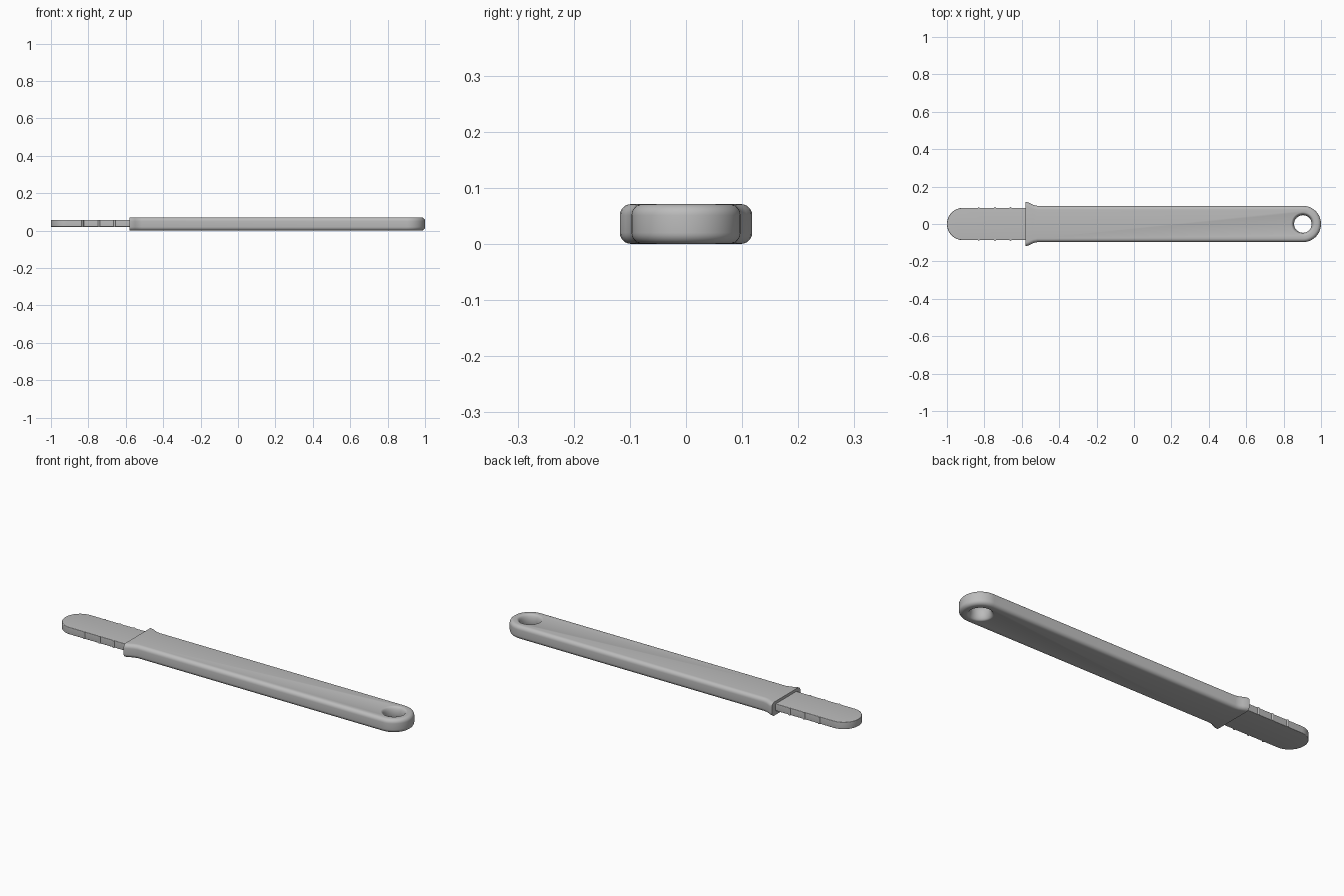
import bpy, bmesh, math

cube = bpy.data.objects.get("Cube")
if cube:
    bpy.data.objects.remove(cube, do_unlink=True)

grey = bpy.data.materials.new("matte grey")
grey.use_nodes = True
colour = (0.5, 0.5, 0.5, 1)
grey.diffuse_color = colour
grey.node_tree.nodes["Principled BSDF"].inputs["Base Color"].default_value = colour


def arc(cx, cy, rx, ry, start, end, steps):
    angles = [math.radians(start + (end - start) * i / steps) for i in range(steps + 1)]
    return [(cx + rx * math.cos(a), cy + ry * math.sin(a)) for a in angles]


def make_object(name, bm):
    bmesh.ops.recalc_face_normals(bm, faces=bm.faces)
    mesh = bpy.data.meshes.new(name)
    bm.to_mesh(mesh)
    bm.free()
    mesh.materials.append(grey)
    obj = bpy.data.objects.new(name, mesh)
    bpy.context.collection.objects.link(obj)
    return obj


def prism(name, outline, z0, z1, radius, keep_sharp):
    """Extrude an outline and round its rims, except edges picked by keep_sharp."""
    bm = bmesh.new()
    base = bm.faces.new([bm.verts.new((x, y, z0)) for x, y in outline])
    up = bmesh.ops.extrude_face_region(bm, geom=[base])
    for v in up["geom"]:
        if isinstance(v, bmesh.types.BMVert):
            v.co.z = z1
    bm.normal_update()
    rims = [e for e in bm.edges
            if abs(e.verts[0].co.z - e.verts[1].co.z) < 1e-5 and not keep_sharp(e)]
    bmesh.ops.bevel(bm, geom=rims, offset=radius, segments=6, profile=0.5,
                    affect='EDGES', clamp_overlap=True)
    return make_object(name, bm)


def smooth(obj):
    bpy.ops.object.select_all(action='DESELECT')
    bpy.context.view_layer.objects.active = obj
    obj.select_set(True)
    bpy.ops.object.shade_smooth_by_angle(angle=math.radians(35))


# Handle with flared collar and rounded end
COLLAR_X, HALF, HOLE_X = -0.58, 0.097, 0.903
flare = [(COLLAR_X, 0.118), (-0.567, 0.116), (-0.55, 0.108), (-0.535, 0.101), (-0.515, HALF)]
outline = ([(x, -y) for x, y in flare]
           + arc(HOLE_X, 0, HALF, HALF, -90, 90, 40)
           + flare[::-1])


def handle_sharp(edge):
    ends = [v.co for v in edge.verts]
    at_collar = all(abs(p.x - COLLAR_X) < 1e-4 for p in ends)
    return at_collar


handle = prism("handle", outline, 0, 0.071, 0.02, handle_sharp)

# Hanging hole with a softly flared rim
bm = bmesh.new()
side = arc(0.063, 0.0355, 0.016, 0.0355, 270, 90, 12)
profile = [(0.063, -0.02)] + side + [(0.063, 0.09)]
rings = []
for r, z in profile:
    rings.append([bm.verts.new((HOLE_X + x, y, z)) for x, y in arc(0, 0, r, r, 0, 352.5, 47)])
for low, high in zip(rings, rings[1:]):
    for i in range(48):
        j = (i + 1) % 48
        bm.faces.new((low[i], low[j], high[j], high[i]))
bm.faces.new(rings[0])
bm.faces.new(rings[-1])
cutter = make_object("hole_cutter", bm)
cutter.hide_render = True
cut = handle.modifiers.new("hanging hole", 'BOOLEAN')
cut.operation, cut.solver, cut.object = 'DIFFERENCE', 'EXACT', cutter
bpy.context.view_layer.objects.active = handle
bpy.ops.object.modifier_apply(modifier=cut.name)
bpy.data.objects.remove(cutter, do_unlink=True)
smooth(handle)

# Flat blade with rounded tip
tip = arc(-0.915, 0, 0.085, 0.086, 90, 270, 32)
blade = prism("blade", tip + [(-0.55, -0.086), (-0.55, 0.086)], 0.02, 0.057, 0.003,
              lambda e: all(v.co.x > -0.56 for v in e.verts))
smooth(blade)

# Small measuring ridges along both blade edges
for i, x in enumerate((-0.83, -0.743, -0.66)):
    for label, s in (("left", 1), ("right", -1)):
        bm = bmesh.new()
        bmesh.ops.create_cone(bm, cap_ends=True, segments=12, radius1=0.006,
                              radius2=0.006, depth=0.037)
        bmesh.ops.translate(bm, verts=bm.verts, vec=(x, s * 0.084, 0.0385))
        smooth(make_object(f"ridge_{label}_{i + 1}", bm))
